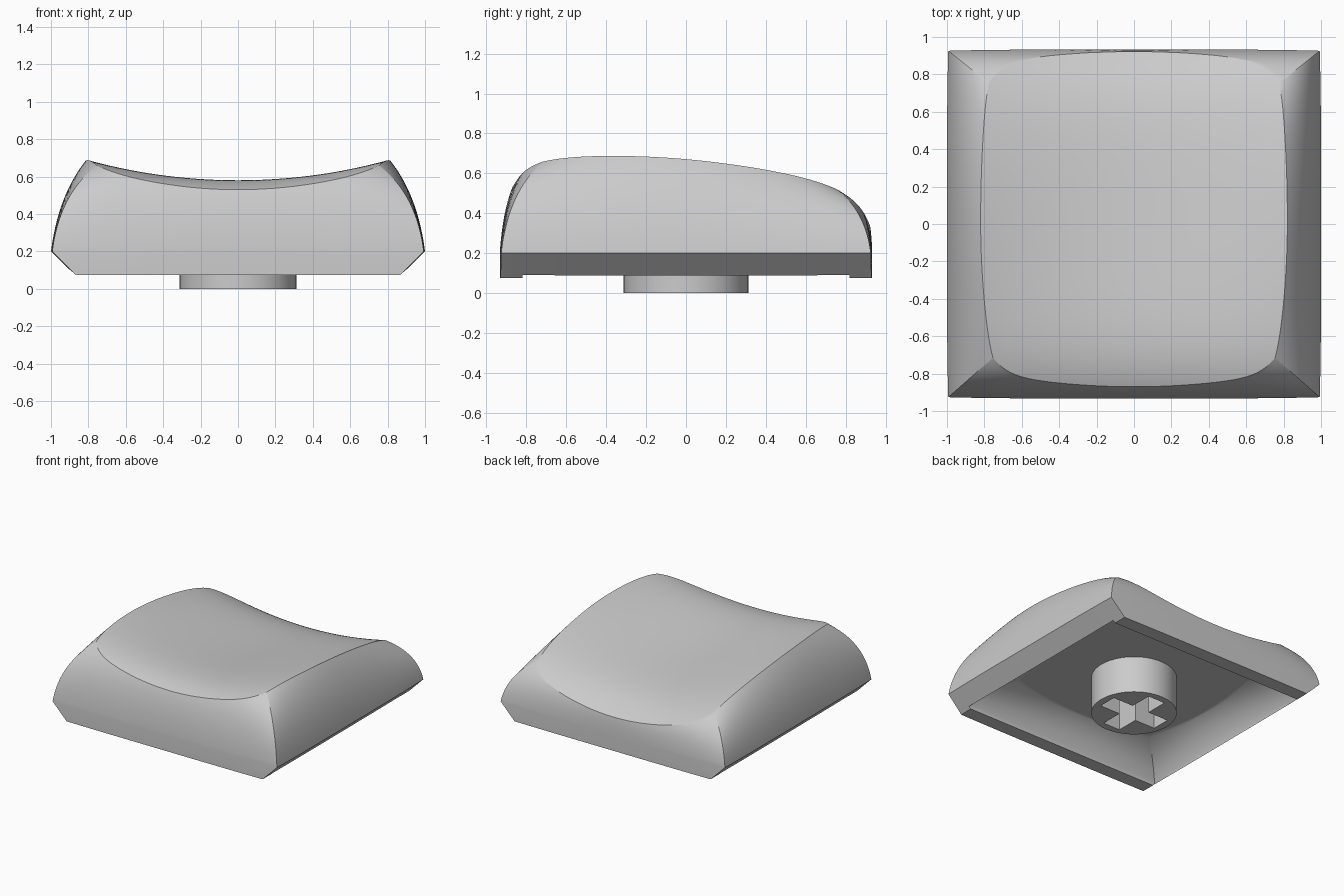
import bpy, bmesh, math
from mathutils import Vector

cube = bpy.data.objects.get("Cube")
if cube:
    bpy.data.objects.remove(cube)

grey = bpy.data.materials.new("light grey plastic")
grey.use_nodes = True
COLOUR = (0.6, 0.6, 0.6, 1)
grey.diffuse_color = COLOUR
grey.node_tree.nodes["Principled BSDF"].inputs["Base Color"].default_value = COLOUR

N = 56      # grid divisions per side
STEPS = 18  # divisions up a curved wall
PARAM = [math.sin(math.pi / 2 * (2 * i / N - 1)) for i in range(N + 1)]
LOOP = ([(i, 0) for i in range(N)] + [(N, j) for j in range(N)]
        + [(N - i, N) for i in range(N)] + [(0, N - j) for j in range(N)])


def add_object(name, bm):
    bmesh.ops.recalc_face_normals(bm, faces=bm.faces)
    mesh = bpy.data.meshes.new(name)
    bm.to_mesh(mesh)
    bm.free()
    mesh.materials.append(grey)
    obj = bpy.data.objects.new(name, mesh)
    bpy.context.collection.objects.link(obj)
    return obj


def activate(obj):
    bpy.ops.object.select_all(action='DESELECT')
    obj.select_set(True)
    bpy.context.view_layer.objects.active = obj


def cut(obj, cutter):
    cutter.hide_render = True
    mod = obj.modifiers.new("cut", 'BOOLEAN')
    mod.operation, mod.solver, mod.object = 'DIFFERENCE', 'EXACT', cutter
    activate(obj)
    bpy.ops.object.modifier_apply(modifier=mod.name)
    bpy.data.objects.remove(cutter)


def rectangle(half_x, half_y, z, bow=0.0, rounding=0.0):
    """Rectangle with sides bowed outwards and corners pulled in."""
    def point(u, v):
        x = u * (half_x - bow * v ** 4) * math.sqrt(1 - rounding * v * v)
        y = v * (half_y - bow * u ** 4) * math.sqrt(1 - rounding * u * u)
        return Vector((x, y, z))
    return point


def arch(low, high, lean, rise, corner):
    """Rings of a wall bulging between two surfaces, fuller at the corners."""
    def ring(t):
        def point(u, v):
            b, p = low(u, v), high(u, v)
            w = corner * (u * v) ** 4
            c = b.lerp(p, lean - w)
            c.z = b.z + (p.z - b.z) * (rise + w)
            return b * (1 - t) ** 2 + c * (2 * t * (1 - t)) + p * t * t
        return point
    return [ring(k / STEPS) for k in range(STEPS)]


def loft(name, rings, top):
    """Closed solid: flat base, walls through the rings, gridded top."""
    bm = bmesh.new()
    grid = [[bm.verts.new(top(u, v)) for v in PARAM] for u in PARAM]
    for i in range(N):
        for j in range(N):
            bm.faces.new((grid[i][j], grid[i + 1][j], grid[i + 1][j + 1], grid[i][j + 1]))
    loops = [[bm.verts.new(r(PARAM[i], PARAM[j])) for i, j in LOOP] for r in rings]
    bm.faces.new(loops[0])
    loops.append([grid[i][j] for i, j in LOOP])
    for a, b in zip(loops, loops[1:]):
        for k in range(len(LOOP)):
            n = (k + 1) % len(LOOP)
            bm.faces.new((a[k], a[n], b[n], b[k]))
    return add_object(name, bm)


def dished_top(u, v):
    """Scooped upper surface inside a bowed, round-cornered outline."""
    x = u * (0.82 - (0.035 if v > 0 else 0.057) * v ** 2 - 0.009 * v ** 10)
    front = -0.87 + 0.07 * u ** 2 + 0.085 * u ** 10
    back = 0.922 - 0.065 * u ** 2 - 0.105 * u ** 10
    y = front + (back - front) * (v + 1) / 2
    ridge = 0.668 - 0.09 * y - 0.085 * y ** 2 - 0.12 * y ** 6
    depth = 0.1 + 0.03 * max(0, 1 - (y / 0.8) ** 2) ** 2
    return Vector((x, y, ridge - depth * (1 - (x / 0.81) ** 2)))


# Cap body with chamfered left and right skirt
widest = rectangle(1.0, 0.933, 0.2, bow=0.007)
skirt = rectangle(0.872, 0.933, 0.075, bow=0.004)
cap = loft("cap_body", [skirt] + arch(widest, dished_top, 0.21, 0.62, 0.05), dished_top)

# Hollow underside with a round-cornered roof
mouth = rectangle(0.886, 0.82, 0.09)
roof = rectangle(0.71, 0.65, 0.295, rounding=0.25)
cut(cap, loft("cavity_cutter",
              [rectangle(0.886, 0.82, 0)] + arch(mouth, roof, 0.3, 0.7, 0), roof))

# Round stem with a cross socket
bm = bmesh.new()
bmesh.ops.create_cone(bm, cap_ends=True, segments=64, radius1=0.312, radius2=0.312, depth=0.3)
bmesh.ops.translate(bm, verts=bm.verts, vec=(0, 0, 0.15))
stem = add_object("stem", bm)
for size in ((0.51, 0.15, 0.54), (0.15, 0.51, 0.54)):
    bm = bmesh.new()
    bmesh.ops.create_cube(bm, size=1)
    bmesh.ops.scale(bm, verts=bm.verts, vec=size)
    cut(stem, add_object("socket_cutter", bm))

for obj in (cap, stem):
    activate(obj)
    bpy.ops.object.shade_smooth_by_angle(angle=math.radians(30))
